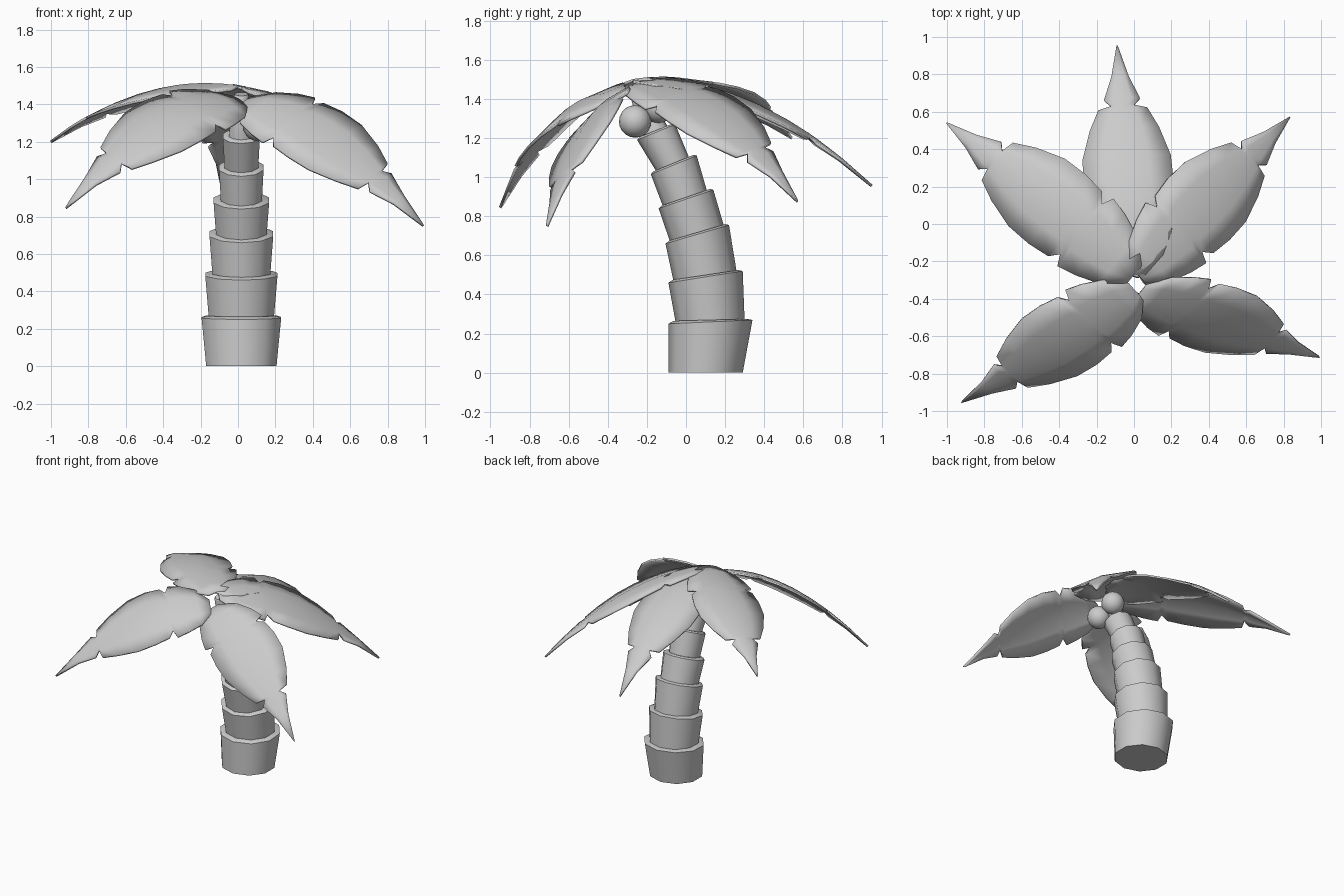
import bpy, bmesh, math
from mathutils import Vector

if "Cube" in bpy.data.objects:
    bpy.data.objects.remove(bpy.data.objects["Cube"], do_unlink=True)

grey = bpy.data.materials.new("plain_grey")
grey.use_nodes = True
grey.diffuse_color = (0.6, 0.6, 0.6, 1)
grey.node_tree.nodes["Principled BSDF"].inputs["Base Color"].default_value = (0.6, 0.6, 0.6, 1)


def finish(name, bm, angle):
    bmesh.ops.recalc_face_normals(bm, faces=bm.faces)
    mesh = bpy.data.meshes.new(name)
    bm.to_mesh(mesh)
    bm.free()
    mesh.materials.append(grey)
    obj = bpy.data.objects.new(name, mesh)
    bpy.context.collection.objects.link(obj)
    bpy.ops.object.select_all(action='DESELECT')
    obj.select_set(True)
    bpy.context.view_layer.objects.active = obj
    bpy.ops.object.shade_smooth_by_angle(angle=math.radians(angle))
    return obj


# Trunk: flared, tilted segments; each ring is (y0, z0, y1, z1, x radius)
SIDES = 10
CENTRE_X = 0.018


def ring(bm, y0, z0, y1, z1, rx):
    verts = []
    for i in range(SIDES):
        a = math.tau * (i + 0.5) / SIDES
        s = 0.5 + 0.5 * math.sin(a)
        verts.append(bm.verts.new((CENTRE_X + rx * 1.04 * math.cos(a),
                                   y0 + (y1 - y0) * s, z0 + (z1 - z0) * s)))
    return verts


def trunk_segment(name, low, high):
    bm = bmesh.new()
    # a narrow lip rolls the top edge inwards
    y0, z0, y1, z1, rx = high
    inset = (y1 - y0) * 0.06
    lip = (y0 + inset, z0 + 0.015, y1 - inset, z1 + 0.005, rx * 0.88)
    rings = [ring(bm, *r) for r in (low, high, lip)]
    for a, b in zip(rings, rings[1:]):
        for i in range(SIDES):
            j = (i + 1) % SIDES
            bm.faces.new((a[i], a[j], b[j], b[i]))
    bm.faces.new(rings[0])
    bm.faces.new(rings[-1])
    finish(name, bm, 42)


SEGMENTS = [
    ((-0.09, 0, 0.29, 0, 0.19), (-0.09, 0.25, 0.34, 0.27, 0.215)),
    ((-0.05, 0.24, 0.30, 0.26, 0.175), (-0.09, 0.46, 0.29, 0.52, 0.195)),
    ((-0.06, 0.45, 0.26, 0.51, 0.155), (-0.105, 0.66, 0.22, 0.755, 0.172)),
    ((-0.075, 0.65, 0.20, 0.73, 0.135), (-0.14, 0.84, 0.14, 0.935, 0.15)),
    ((-0.11, 0.83, 0.11, 0.92, 0.11), (-0.18, 1.015, 0.055, 1.11, 0.12)),
    ((-0.14, 1.01, 0.02, 1.09, 0.09), (-0.25, 1.19, -0.055, 1.27, 0.1)),
    ((-0.22, 1.19, -0.09, 1.25, 0.07), (-0.29, 1.43, -0.2, 1.46, 0.04)),
]
for n, (low, high) in enumerate(SEGMENTS, 1):
    trunk_segment(f"trunk_segment_{n}", low, high)

# Fruit hanging under the crown
for n, place in enumerate([(0.11, -0.26, 1.285), (0.08, -0.14, 1.36)], 1):
    bm = bmesh.new()
    bmesh.ops.create_uvsphere(bm, u_segments=16, v_segments=10, radius=0.083)
    bmesh.ops.translate(bm, verts=bm.verts, vec=place)
    finish(f"fruit_{n}", bm, 60)

# Fronds: notched outline (position along midrib, half width) on an arched rib
OUTLINE = [(0, 0.06), (0.09, 0.16), (0.19, 0.21), (0.27, 0.235), (0.29, 0.175),
           (0.325, 0.225), (0.42, 0.24), (0.53, 0.235), (0.65, 0.185),
           (0.735, 0.13), (0.745, 0.06), (0.775, 0.095), (0.87, 0.045), (1, 0.002)]


def frond(name, root, bend, tip, side, droop):
    root, bend, tip = Vector(root), Vector(bend), Vector(tip)
    side = Vector(side).normalized()
    up = (tip - root).cross(side).normalized()
    if up.z < 0:
        up = -up
    bm = bmesh.new()
    rows = []
    for t, w in OUTLINE:
        rib = root * (1 - t) ** 2 + bend * 2 * t * (1 - t) + tip * t * t
        rows.append([bm.verts.new(rib + side * w * s - up * droop * w * abs(s))
                     for s in (-1, -0.5, 0, 0.5, 1)])
    for a, b in zip(rows, rows[1:]):
        for i in range(4):
            bm.faces.new((a[i], a[i + 1], b[i + 1], b[i]))
    obj = finish(name, bm, 35)
    solid = obj.modifiers.new("thickness", 'SOLIDIFY')
    solid.thickness = 0.014
    solid.offset = 0


frond("back_frond", (0, -0.27, 1.49), (-0.03, 0.33, 1.54),
      (-0.09, 0.95, 0.955), (1, 0.06, 0), 0.2)
frond("back_left_frond", (0.02, -0.27, 1.485), (0.42, 0.15, 1.47),
      (0.83, 0.57, 0.875), (-0.66, 0.66, 0.25), 0.12)
frond("back_right_frond", (0, -0.27, 1.495), (-0.5, 0.16, 1.57),
      (-1, 0.54, 1.2), (0.64, 0.77, 0.1), 0.2)
frond("front_left_frond", (0.03, -0.37, 1.41), (0.48, -0.55, 1.335),
      (0.99, -0.71, 0.75), (0.6, 0.63, 0.5), 0.12)
frond("front_right_frond", (0.01, -0.36, 1.42), (-0.4, -0.67, 1.46),
      (-0.92, -0.95, 0.845), (-0.64, 0.64, 0.43), 0.15)
